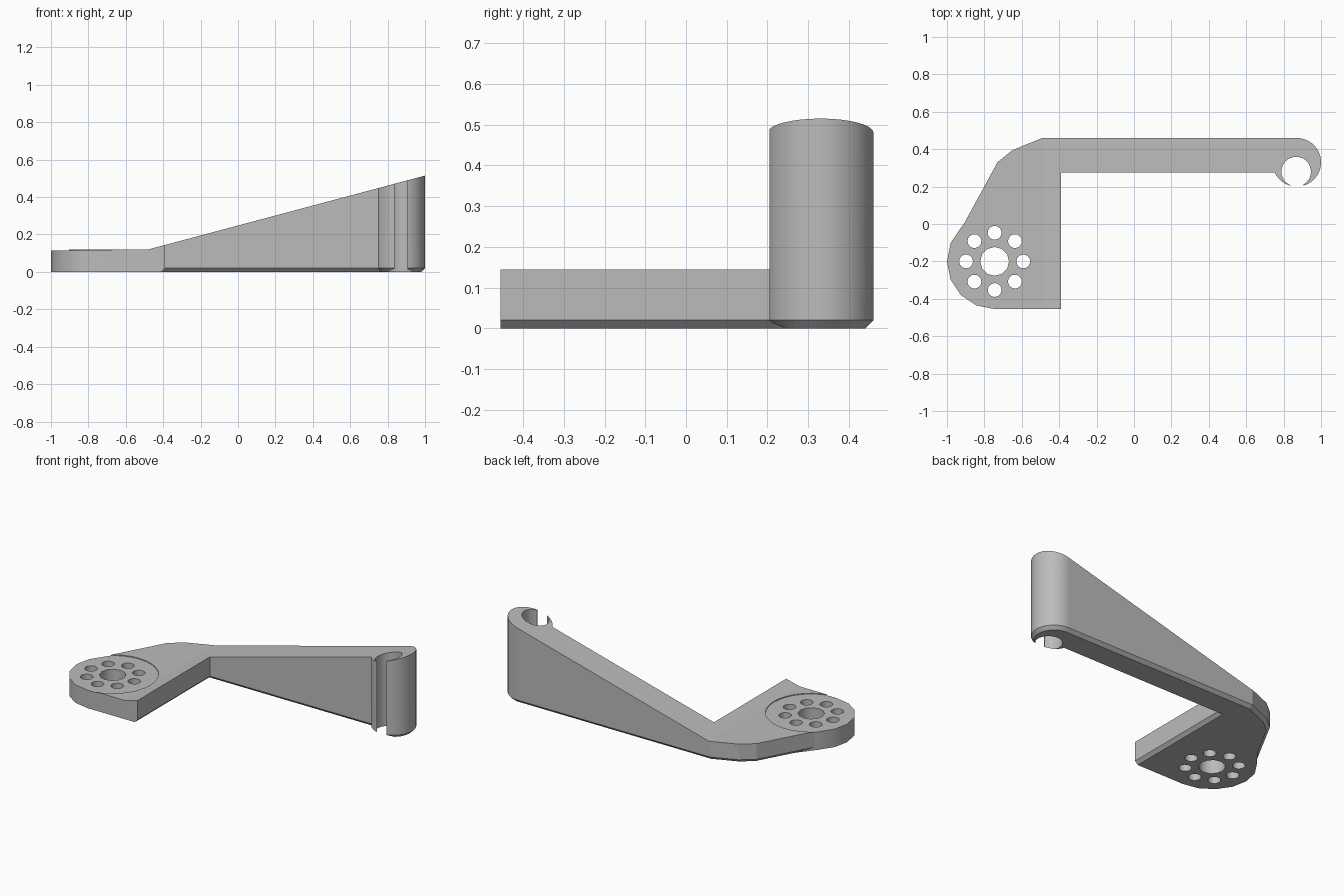
import bpy, bmesh
from math import cos, sin, pi, radians
from mathutils import Vector

if "Cube" in bpy.data.objects:
    bpy.data.objects.remove(bpy.data.objects["Cube"])

HUB = (-0.745, -0.2)
CLIP = (0.87, 0.33)
CHAMFER = 0.02


def arc(centre, radius, start, end, steps):
    angles = [radians(start + (end - start) * i / steps) for i in range(steps + 1)]
    return [(centre[0] + radius * cos(a), centre[1] + radius * sin(a)) for a in angles]


def circle(centre, radius, sides):
    return arc(centre, radius, 0, 360, sides)[:-1]


def loft(name, rings):
    """Solid through a stack of matching rings of 3D points."""
    bm = bmesh.new()
    loops = [[bm.verts.new(p) for p in ring] for ring in rings]
    n = len(loops[0])
    for low, high in zip(loops, loops[1:]):
        for i in range(n):
            j = (i + 1) % n
            bm.faces.new((low[i], low[j], high[j], high[i]))
    bm.faces.new(loops[0][::-1])
    bm.faces.new(loops[-1])
    bmesh.ops.recalc_face_normals(bm, faces=bm.faces)
    mesh = bpy.data.meshes.new(name)
    bm.to_mesh(mesh)
    bm.free()
    obj = bpy.data.objects.new(name, mesh)
    bpy.context.collection.objects.link(obj)
    return obj


def prism(name, outline, z0, z1):
    return loft(name, [[(x, y, z) for x, y in outline] for z in (z0, z1)])


def inset(outline, widths):
    """Move every edge of a counter-clockwise outline inward by its own width."""
    result = []
    for i, p in enumerate(outline):
        p = Vector(p)
        d0 = (p - Vector(outline[i - 1])).normalized()
        d1 = (Vector(outline[(i + 1) % len(outline)]) - p).normalized()
        n0, n1 = Vector((-d0.y, d0.x)), Vector((-d1.y, d1.x))
        det = n0.x * n1.y - n0.y * n1.x
        w0, w1 = widths[i - 1], widths[i]
        if abs(det) < 1e-4:
            result.append(tuple(p + n0 * w0))
        else:
            result.append((p.x + (w0 * n1.y - w1 * n0.y) / det,
                           p.y + (n0.x * w1 - n1.x * w0) / det))
    return result


def cut(body, cutter):
    mod = body.modifiers.new("cut", "BOOLEAN")
    mod.operation = "DIFFERENCE"
    mod.solver = "EXACT"
    mod.object = cutter
    bpy.context.view_layer.objects.active = body
    bpy.ops.object.modifier_apply(modifier=mod.name)
    bpy.data.objects.remove(cutter)


# Bracket outline: inner corner, clip, back corner, round hub
edge = [(-0.39, -0.455), (-0.39, 0.275)]
edge += arc(CLIP, 0.13, 205, 450, 26)
edge += [(-0.49, 0.46), (-0.65, 0.395), (-0.73, 0.33), (-0.91, 0.0)]
chamfered = len(edge) - 1
edge += arc(HUB, 0.255, 135, 270, 6)
widths = [CHAMFER if i < chamfered else 0 for i in range(len(edge))]
bottom = inset(edge, widths)
bracket = loft("bracket", [
    [(x, y, 0) for x, y in bottom],
    [(x, y, CHAMFER) for x, y in edge],
    [(x, y, 0.6) for x, y in edge]])

# Sloped top: flat over the hub, rising along the arm
slope = [(-1.2, 0.12), (-0.48, 0.12), (1.2, 0.568), (1.2, 1), (-1.2, 1)]
cut(bracket, loft("top_cutter", [[(x, y, z) for x, z in slope] for y in (-1, 1)]))

# Shallow hub recess
cut(bracket, prism("recess_cutter", circle(HUB, 0.265, 32), 0.115, 0.3))

# Hub bore and ring of bolt holes
cut(bracket, prism("bore_cutter", circle(HUB, 0.077, 12), -0.1, 0.3))
for spot in circle(HUB, 0.153, 8):
    cut(bracket, prism("bolt_cutter", circle(spot, 0.037, 16), -0.1, 0.3))

# Clip socket and its front slit
cut(bracket, prism("socket_cutter", circle((0.867, 0.28), 0.079, 32), -0.1, 0.8))
slit = [(0.838, 0.1), (0.905, 0.1), (0.905, 0.24), (0.838, 0.24)]
cut(bracket, prism("slit_cutter", slit, -0.1, 0.8))

# Smooth round walls, flat everywhere else
bpy.ops.object.select_all(action="DESELECT")
bracket.select_set(True)
bpy.context.view_layer.objects.active = bracket
bpy.ops.object.shade_smooth_by_angle(angle=radians(31))
for face in bracket.data.polygons:
    x, y, z = face.center
    wall = abs(face.normal.z) < 0.1
    round_part = x > 0.74 or (x < -0.55 and y < 0 and x + y < -0.6)
    face.use_smooth = wall and round_part

# Plain grey material
grey = bpy.data.materials.new("grey")
grey.use_nodes = True
colour = (0.5, 0.5, 0.5, 1)
grey.diffuse_color = colour
grey.node_tree.nodes["Principled BSDF"].inputs["Base Color"].default_value = colour
bracket.data.materials.clear()
bracket.data.materials.append(grey)
